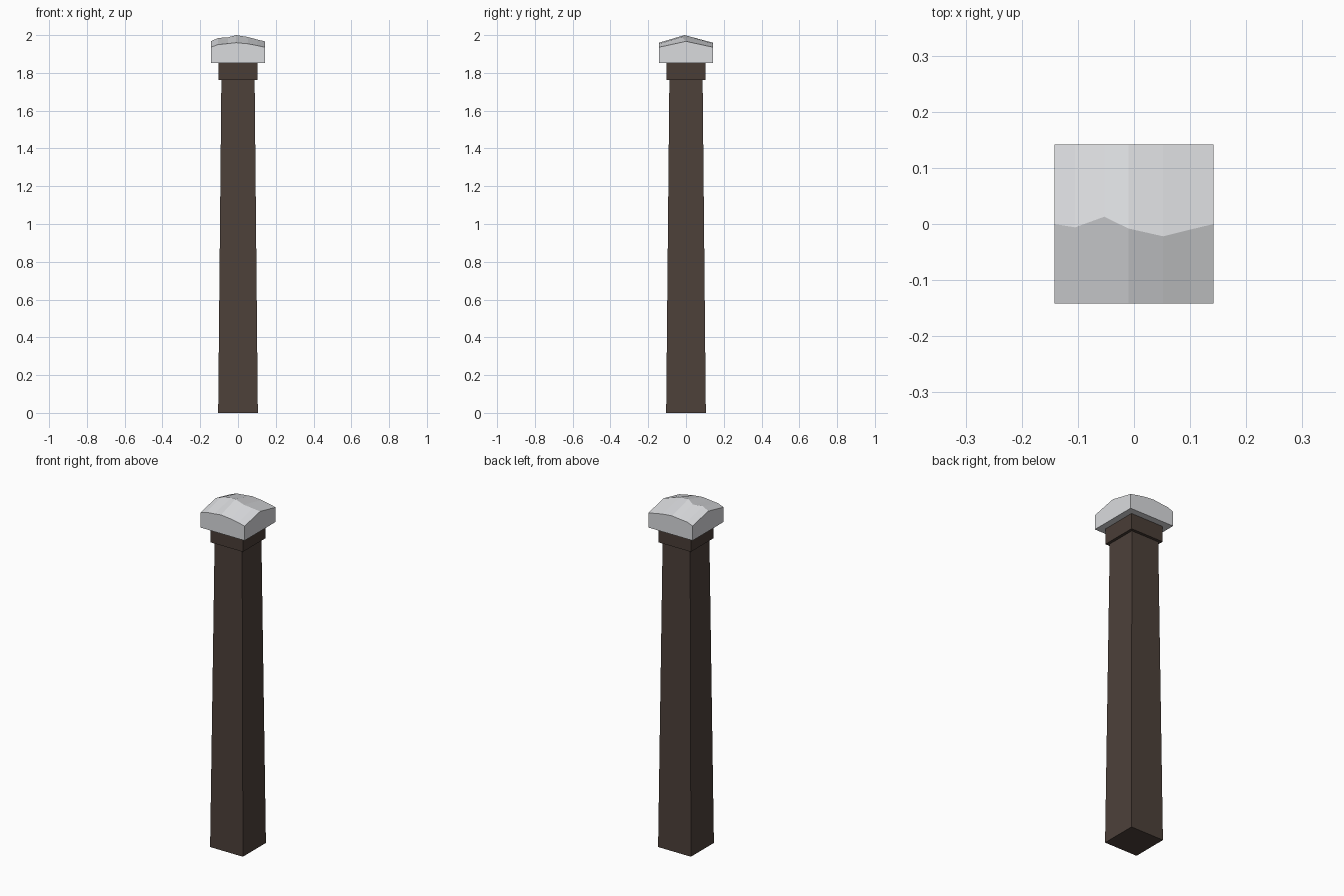
import bpy, bmesh

if "Cube" in bpy.data.objects:
    bpy.data.objects.remove(bpy.data.objects["Cube"])


def material(name, rgb):
    m = bpy.data.materials.new(name)
    m.diffuse_color = (*rgb, 1)
    m.use_nodes = True
    m.node_tree.nodes["Principled BSDF"].inputs["Base Color"].default_value = m.diffuse_color
    return m


def finish(name, bm, mat):
    bmesh.ops.recalc_face_normals(bm, faces=bm.faces)
    me = bpy.data.meshes.new(name)
    bm.to_mesh(me)
    bm.free()
    me.materials.append(mat)
    ob = bpy.data.objects.new(name, me)
    bpy.context.collection.objects.link(ob)
    return ob


def square_block(name, z0, z1, half0, half1, mat):
    """Square block, optionally tapered from bottom to top."""
    bm = bmesh.new()
    bmesh.ops.create_cube(bm, size=2)
    for v in bm.verts:
        h, z = (half1, z1) if v.co.z > 0 else (half0, z0)
        v.co = (v.co.x * h, v.co.y * h, z)
    return finish(name, bm, mat)


wood = material("dark brown wood", (0.074, 0.052, 0.042))
wood_dark = material("darker brown wood", (0.067, 0.047, 0.037))
snow = material("snow white", (0.70, 0.71, 0.73))

# Tapered post and the collar on top of it
square_block("post", 0, 1.765, 0.105, 0.088, wood)
square_block("collar", 1.762, 1.852, 0.104, 0.104, wood_dark)

# Snow cap: cross-sections along x, each (x, ridge y, ridge z, eave z)
sections = [
    (-0.142, 0.000, 1.968, 1.937),
    (-0.105, -0.006, 1.985, 1.950),
    (-0.053, 0.013, 1.988, 1.955),
    (-0.010, -0.008, 2.000, 1.960),
    (0.052, -0.022, 1.990, 1.954),
    (0.100, -0.010, 1.977, 1.945),
    (0.142, 0.000, 1.967, 1.936),
]
HALF, BASE = 0.142, 1.852
bm = bmesh.new()
rings = [[bm.verts.new(p) for p in ((x, -HALF, BASE), (x, -HALF, ez), (x, ry, rz),
                                    (x, HALF, ez), (x, HALF, BASE))]
         for x, ry, rz, ez in sections]
for a, b in zip(rings, rings[1:]):
    for i in range(5):
        j = (i + 1) % 5
        bm.faces.new((a[i], a[j], b[j], b[i]))
bm.faces.new(rings[0])
bm.faces.new(rings[-1])
finish("snow_cap", bm, snow)
